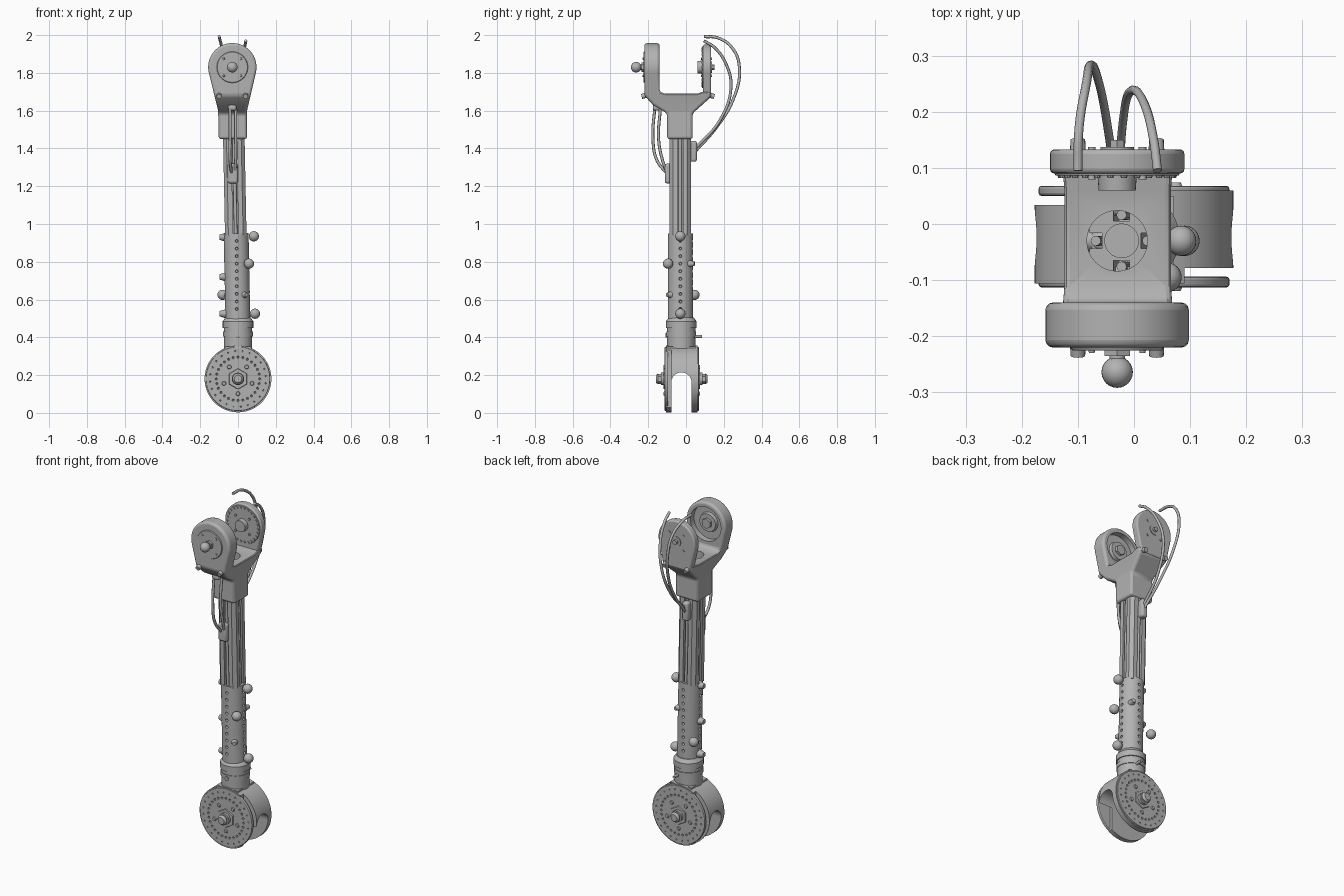
import bpy, bmesh, math
from mathutils import Vector, Matrix

if "Cube" in bpy.data.objects:
    bpy.data.objects.remove(bpy.data.objects["Cube"])

grey = bpy.data.materials.new("machined_grey")
grey.use_nodes = True
GREY = (0.45, 0.45, 0.45, 1)
grey.diffuse_color = GREY
grey.node_tree.nodes["Principled BSDF"].inputs["Base Color"].default_value = GREY


def activate(ob):
    bpy.ops.object.select_all(action='DESELECT')
    ob.select_set(True)
    bpy.context.view_layer.objects.active = ob


def smooth(ob):
    activate(ob)
    bpy.ops.object.shade_smooth_by_angle(angle=math.radians(32))


def make(name, bm):
    bmesh.ops.recalc_face_normals(bm, faces=bm.faces)
    me = bpy.data.meshes.new(name)
    bm.to_mesh(me)
    bm.free()
    me.materials.append(grey)
    ob = bpy.data.objects.new(name, me)
    bpy.context.collection.objects.link(ob)
    smooth(ob)
    return ob


def add_cyl(bm, p0, p1, r0, r1=None, seg=32):
    p0, p1 = Vector(p0), Vector(p1)
    d = p1 - p0
    m = Matrix.Translation((p0 + p1) / 2) @ d.to_track_quat('Z', 'Y').to_matrix().to_4x4()
    bmesh.ops.create_cone(bm, cap_ends=True, segments=seg, radius1=r0,
                          radius2=r0 if r1 is None else r1, depth=d.length, matrix=m)


def cyls(name, specs):
    bm = bmesh.new()
    for s in specs:
        add_cyl(bm, *s)
    return make(name, bm)


def boxes(name, spans):
    bm = bmesh.new()
    for lo, hi in spans:
        lo, hi = Vector(lo), Vector(hi)
        m = Matrix.Translation((lo + hi) / 2) @ Matrix.Diagonal((*(hi - lo), 1))
        bmesh.ops.create_cube(bm, size=1, matrix=m)
    return make(name, bm)


def prism(name, pts, place, a, b):
    bm = bmesh.new()
    rings = [[bm.verts.new(place(u, v, t)) for u, v in pts] for t in (a, b)]
    n = len(pts)
    for i in range(n):
        j = (i + 1) % n
        bm.faces.new((rings[0][i], rings[0][j], rings[1][j], rings[1][i]))
    bm.faces.new(rings[0])
    bm.faces.new(rings[1])
    return make(name, bm)


def ball(name, c, r):
    bm = bmesh.new()
    bmesh.ops.create_uvsphere(bm, u_segments=24, v_segments=14, radius=r,
                              matrix=Matrix.Translation(c))
    return make(name, bm)


def apply(ob, kind, **props):
    mod = ob.modifiers.new("step", kind)
    for k, v in props.items():
        setattr(mod, k, v)
    activate(ob)
    bpy.ops.object.modifier_apply(modifier=mod.name)
    smooth(ob)


def boolean(ob, other, op='DIFFERENCE'):
    apply(ob, 'BOOLEAN', object=other, operation=op, solver='EXACT')
    bpy.data.objects.remove(other)


def bevel(ob, w, seg=3):
    apply(ob, 'BEVEL', width=w, segments=seg, limit_method='ANGLE', angle_limit=math.radians(32))


def cable(name, pts, r=0.008):
    cu = bpy.data.curves.new(name, 'CURVE')
    cu.dimensions = '3D'
    cu.bevel_depth, cu.bevel_resolution, cu.use_fill_caps = r, 2, True
    sp = cu.splines.new('BEZIER')
    sp.bezier_points.add(len(pts) - 1)
    for bp, p in zip(sp.bezier_points, pts):
        bp.co = p
        bp.handle_left_type = bp.handle_right_type = 'AUTO'
    cu.materials.append(grey)
    ob = bpy.data.objects.new(name, cu)
    bpy.context.collection.objects.link(ob)
    activate(ob)
    bpy.ops.object.convert(target='MESH')


def circle(cx, cz, r, n, start=0.0):
    return [(cx + r * math.cos(start + math.tau * i / n), cz + r * math.sin(start + math.tau * i / n))
            for i in range(n)]


CX, CY = -0.03, -0.03      # head centre in x, leg centre in y
HZ, WZ = 1.83, 0.18        # head and wheel axle heights


def head_arc(r):
    return [(CX + r * math.cos(math.radians(a)), HZ + r * math.sin(math.radians(a)))
            for a in range(-15, 196, 6)]


def along_y(u, v, t):
    return (u, t, v)


# Fork head: side profile intersected with the rounded front outline
side = [(-.22, 2), (-.22, 1.68), (-.175, 1.63), (-.10, 1.585), (-.10, 1.45), (.035, 1.45), (.035, 1.585),
        (.13, 1.67), (.13, 1.70), (.09, 1.70), (.06, 1.69), (-.11, 1.69), (-.14, 1.70), (-.14, 2)]
fork = prism("fork_head", side, lambda u, v, t: (t, u, v), -0.3, 0.3)
outline = head_arc(.128) + [(CX - .075, 1.60), (CX - .072, 1.4), (CX + .078, 1.4), (CX + .078, 1.60)]
boolean(fork, prism("outline_cutter", outline, along_y, -0.4, 0.4), 'INTERSECT')
bevel(fork, 0.013)
boolean(fork, cyls("fork_bore", [((CX, CY, 1.4), (CX, CY, 1.8), .054)]))
boolean(fork, cyls("arm_recess", [((CX, -.175, HZ), (CX, -.1, HZ), .1, None, 48)]))
back_arm = prism("fork_back_arm", head_arc(.12) + [(CX - .088, 1.672), (CX + .088, 1.672)], along_y, .09, .133)
bevel(back_arm, 0.008)

# Head discs, hex bosses, screws and marker ball
cyls("head_face_plate", [((CX, -.21, HZ), (CX, -.225, HZ), .088, .08, 48)])
cyls("head_face_screws", [((x, -.21, z), (x, -.23, z), .009, .005, 12)
                          for x, z in circle(CX, HZ, .064, 4, math.pi / 4)])
cyls("head_front_axle", [((CX, -.15, HZ), (CX, -.235, HZ), .03, .026, 6),
                         ((CX, -.26, HZ), (CX, -.22, HZ), .014)])
ball("head_ball", (CX, -.264, HZ), .028)
cyls("head_inner_boss", [((CX, -.18, HZ), (CX, -.158, HZ), .058, .052),
                         ((CX, -.16, HZ), (CX, -.143, HZ), .03, None, 6)])
cyls("head_back_disc", [((CX, .1, HZ), (CX, .086, HZ), .115, .11, 48)])
cyls("head_back_axle", [((CX, .1, HZ), (CX, .06, HZ), .036, .033), ((CX, .12, HZ), (CX, .137, HZ), .03),
                        ((CX, .12, HZ), (CX, .15, HZ), .014, None, 6)])
cyls("back_disc_teeth", [((x, .09, z), (x, .082, z), .008, .005, 8) for x, z in circle(CX, HZ, .1, 26)])
cyls("back_disc_screws", [((x, y, z), (x, y + .014, z), .007, None, 12)
                          for x, z in circle(CX, HZ, .064, 4, math.pi / 4) for y in (.079, .123)])
cyls("fork_bolts", [((CX + s * .07, y0, 1.69), (CX + s * .07, y1, 1.675), .016, .013, 16)
                    for s in (-1, 1) for y0, y1 in ((-.18, -.235), (.1, .15))])


# Upper shaft: square bar with a channel in each face, leaning slightly
def shaft_at(u, v, z):
    return (u - .022 + .02 * (1.45 - z), v + CY, z)


h, c, d, g = .057, .014, .022, .018
quarter = [(h, -h + g), (h, -c), (h - d, -c), (h - d, c), (h, c), (h, h - g), (h - g, h)]
section = []
for k in range(4):
    co, si = round(math.cos(k * math.pi / 2)), round(math.sin(k * math.pi / 2))
    section += [(x * co - y * si, x * si + y * co) for x, y in quarter]
shaft = prism("upper_shaft", section, shaft_at, .94, 1.46)
boolean(shaft, cyls("shaft_bore", [((-.022, CY, 1.3), (-.022, CY, 1.6), .03)]))
cyls("shaft_rods", [(shaft_at(x, y, .94), shaft_at(x, y, 1.46), .009, None, 12)
                    for x, y in circle(0, 0, .046, 4)])

# Lower sleeve with rows of holes
sleeve = cyls("lower_sleeve", [((0, CY, .46), (-.01, CY, .95), .066, None, 48)])
holes = []
for i in range(10):
    z = .55 + i * .04
    for dx, dy in circle(0, 0, 1, 4):
        holes.append(((-.007 + dx * .05, CY + dy * .05, z), (-.007 + dx * .08, CY + dy * .08, z), .006, .01, 12))
boolean(sleeve, cyls("hole_cutter", holes))

# Marker balls on short stems, and clip bosses on the far side
for i, c3 in enumerate([(.084, CY, .935), (.058, -.095, .79), (-.082, .045, .625), (.09, CY, .525)]):
    ball(f"marker_ball_{i + 1}", c3, .027)
    cyls(f"marker_stem_{i + 1}", [((c3[0] * .75, CY + (c3[1] - CY) * .75, c3[2]), c3, .012, None, 16)])
cyls("sleeve_clips", [((-.05, y, z), (-.098, y, z), .028, .014, 16)
                      for y, z in ((CY, .93), (CY, .525), (CY, .72))])
cyls("sleeve_side_clips", [((.03, .015, .79), (.04, .045, .79), .02, .011, 16),
                           ((.03, -.075, .625), (.045, -.1, .625), .02, .011, 16)])

# Collar between sleeve and wheel
cyls("collar", [((0, -.025, .28), (0, -.025, .45), .075, None, 48),
                ((0, -.025, .405), (0, -.025, .43), .079, None, 48),
                ((0, -.025, .45), (0, -.025, .485), .081, None, 48),
                ((0, -.025, .485), (0, -.025, .505), .081, .066, 48)])
cyls("collar_screws", [((.02, .03, .405), (.02, .085, .405), .008, None, 12),
                       ((0, -.09, .41), (0, -.108, .41), .012, None, 12)])

# Wheel housing: drum with an arched slot and a half groove beside each disc
drum = cyls("wheel_housing", [((0, -.106, WZ), (0, .06, WZ), .177, None, 80)])
boolean(drum, cyls("arch_cutter", [((-.3, -.024, .16), (.3, -.024, .16), .054, None, 40)]))
boolean(drum, boxes("slot_cutter", [((-.3, -.078, -.1), (.3, .03, .16))]))
boolean(drum, boxes("groove_cutter", [((.09, -.2, -.1), (.3, -.078, .5)), ((-.3, .034, -.1), (-.09, .2, .5))]))
boxes("housing_neck", [((-.07, -.1, .25), (.07, .05, .352))])


# Wheel discs with dial rings, screws and axle bolts
def disc(side_name, y_in, y_out, s):
    ob = cyls(side_name + "_disc", [((0, y_in, WZ), (0, y_out, WZ), .17, None, 80)])
    bevel(ob, .005, 2)
    dots = [((x, y_out - s * .006, z), (x, y_out + s * .006, z), .003, .01, 8)
            for x, z in circle(0, WZ, .115, 28)]
    dots += [((x, y_out - s * .005, z), (x, y_out + s * .005, z), .002, .007, 6)
             for x, z in circle(0, WZ, .148, 24, .1)]
    boolean(ob, cyls("dial_cutter", dots))
    cyls(side_name + "_hub_plate", [((0, y_out - s * .005, WZ), (0, y_out + s * .005, WZ), .058, .053, 6)])
    cyls(side_name + "_disc_screws", [((x, y_out - s * .005, z), (x, y_out + s * .006, z), .014, .009, 16)
                                      for x, z in circle(0, WZ, .078, 5, -math.pi / 2)])
    cyls(side_name + "_axle_bolt", [((0, y_out, WZ), (0, y_out + s * .02, WZ), .033),
                                    ((0, y_out + s * .02, WZ), (0, y_out + s * .034, WZ), .026, None, 6),
                                    ((0, y_out + s * .034, WZ), (0, y_out + s * .046, WZ), .03, .02)])


disc("front", -.094, -.113, -1)
disc("back", .05, .068, 1)

# Cables and their connectors
cable("back_cable_long", [(-.10, .095, 1.992), (-.098, .17, 1.985), (-.085, .25, 1.925), (-.078, .283, 1.82),
                          (-.062, .25, 1.66), (-.045, .16, 1.51), (-.03, .045, 1.38)])
cable("back_cable_short", [(.042, .095, 1.97), (.035, .15, 1.935), (.018, .215, 1.84), (-.004, .238, 1.72),
                           (-.02, .18, 1.55), (-.027, .05, 1.40)])
for s, bulge in ((-1, .03), (1, 0)):
    x = -.027 + s * .015
    cable("front_cable_" + ("right" if s < 0 else "left"),
          [(x, -.135 - bulge, 1.62), (x, -.145 - bulge, 1.45), (x, -.125 - bulge, 1.34), (-.025 + s * .008, -.095, 1.26)])
bevel(boxes("cable_connectors", [((-.05, .015, 1.33), (-.01, .058, 1.44)),
                                 ((-.055, -.112, 1.215), (0, -.075, 1.32)),
                                 ((-.052, -.175, 1.60), (-.008, -.12, 1.635))]), .012, 3)
